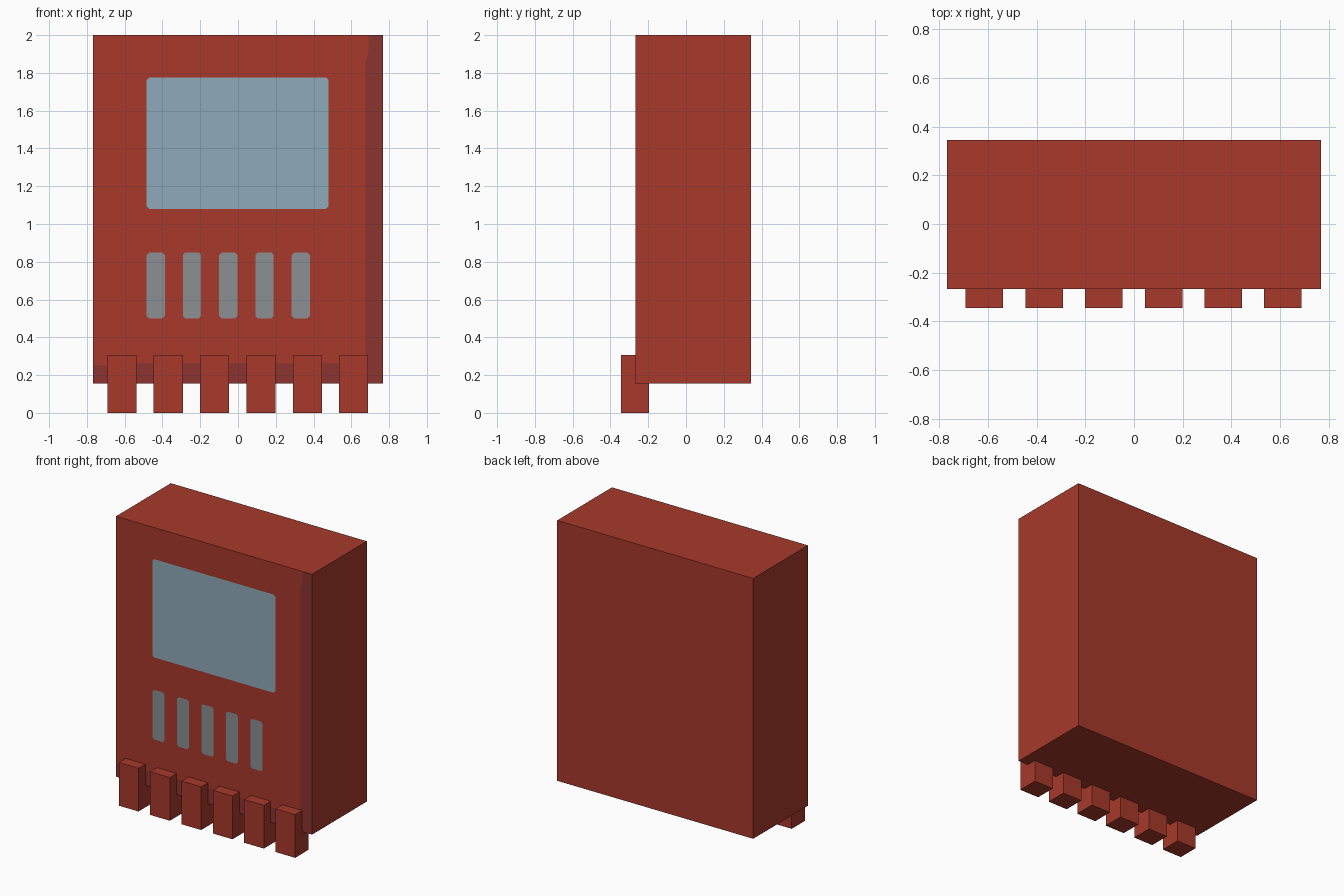
import bpy, bmesh
from mathutils import Vector

if "Cube" in bpy.data.objects:
    bpy.data.objects.remove(bpy.data.objects["Cube"])


def material(name, rgb):
    lin = [((c / 255 + 0.055) / 1.055) ** 2.4 for c in rgb]
    m = bpy.data.materials.new(name)
    m.use_nodes = True
    m.diffuse_color = (*lin, 1)
    m.node_tree.nodes["Principled BSDF"].inputs["Base Color"].default_value = (*lin, 1)
    return m


RED, DARK, SCREEN, SLOT = range(4)
mats = [material("brick red", (168, 57, 43)), material("dark red", (139, 51, 45)),
        material("pale blue", (143, 170, 184)), material("grey", (139, 144, 148))]


def box(bm, x, y, z):
    """Add a box from three (low, high) ranges."""
    cube = bmesh.ops.create_cube(bm, size=1)
    for v in cube["verts"]:
        v.co = [lo + (c + 0.5) * (hi - lo) for c, (lo, hi) in zip(v.co, (x, y, z))]


def finish(bm, name):
    me = bpy.data.meshes.new(name)
    bm.to_mesh(me)
    bm.free()
    for m in mats:
        me.materials.append(m)
    ob = bpy.data.objects.new(name, me)
    bpy.context.collection.objects.link(ob)


def paint(bm, points, mat):
    """Cut a convex counter-clockwise (x, z) outline into the front and colour it."""
    bm.normal_update()
    inside = [f for f in bm.faces if f.normal.y < -0.9 and f.material_index == RED]
    for (x0, z0), (x1, z1) in zip(points, points[1:] + points[:1]):
        co, out = Vector((x0, 0, z0)), Vector((z1 - z0, 0, x0 - x1)).normalized()
        geom = set(inside)
        for f in inside:
            geom.update(f.edges, f.verts)
        cut = bmesh.ops.bisect_plane(bm, geom=list(geom), dist=1e-5, plane_co=co, plane_no=out)
        inside = [f for f in cut["geom"] if isinstance(f, bmesh.types.BMFace)
                  and (f.calc_center_median() - co).dot(out) < 0]
    for f in inside:
        f.material_index = mat


def rect(x0, x1, z0, z1, c=0.0):
    """Rectangle outline, with small clipped corners if c is set."""
    if not c:
        return [(x0, z0), (x1, z0), (x1, z1), (x0, z1)]
    return [(x0 + c, z0), (x1 - c, z0), (x1, z0 + c), (x1, z1 - c),
            (x1 - c, z1), (x0 + c, z1), (x0, z1 - c), (x0, z0 + c)]


# Body with its screen, slots and dark borders cut into the front face
W, BASE, TOP = 0.768, 0.156, 2.0
bm = bmesh.new()
box(bm, (-W, W), (-0.268, 0.345), (BASE, TOP))
paint(bm, rect(-0.484, 0.48, 1.08, 1.776, 0.014), SCREEN)
for i in range(5):
    x = -0.484 + i * 0.192
    paint(bm, rect(x, x + 0.097, 0.499, 0.85, 0.014), SLOT)
paint(bm, [(0.676, BASE), (W, BASE), (W, 1.91), (0.692, 1.91), (0.676, 1.87)], DARK)
paint(bm, rect(0.692, W, 1.91, TOP), DARK)
paint(bm, rect(-W, -0.68, BASE, 0.25), DARK)
paint(bm, rect(-0.68, 0.676, BASE, 0.265), DARK)
finish(bm, "body")

# Row of teeth along the lower front edge
for i in range(6):
    x = -0.615 + i * 0.2455
    bm = bmesh.new()
    box(bm, (x - 0.077, x + 0.077), (-0.345, -0.195), (0, 0.306))
    finish(bm, f"tooth_{i + 1}")
